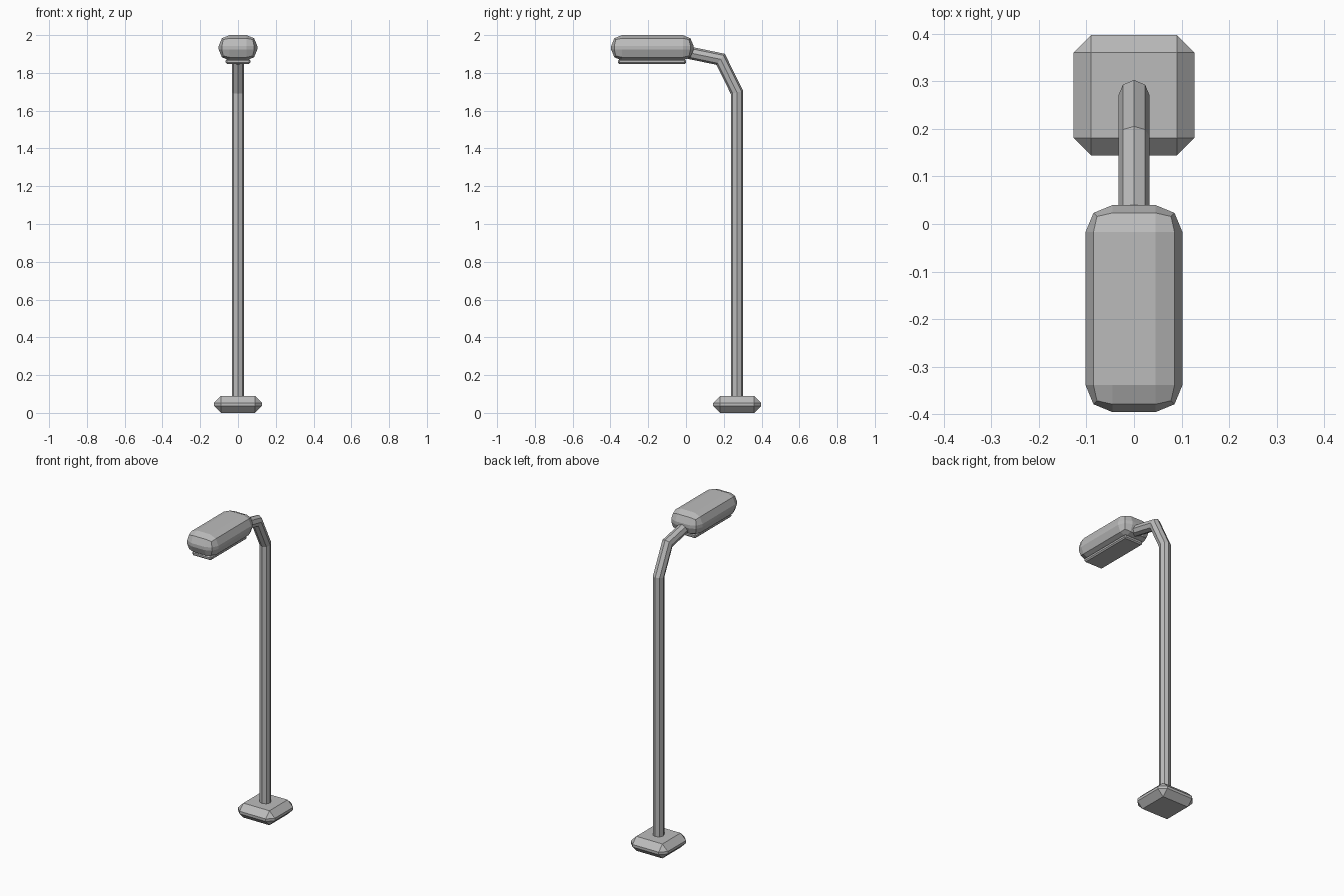
import bpy
import bmesh
from math import cos, sin, pi
from mathutils import Vector

cube = bpy.data.objects.get("Cube")
if cube:
    bpy.data.objects.remove(cube)

metal = bpy.data.materials.new("grey metal")
metal.use_nodes = True
grey = (0.5, 0.5, 0.5, 1)
metal.diffuse_color = grey
metal.node_tree.nodes["Principled BSDF"].inputs["Base Color"].default_value = grey


def finish(name, bm):
    bmesh.ops.recalc_face_normals(bm, faces=bm.faces[:])
    mesh = bpy.data.meshes.new(name)
    bm.to_mesh(mesh)
    bm.free()
    mesh.materials.append(metal)
    obj = bpy.data.objects.new(name, mesh)
    bpy.context.collection.objects.link(obj)
    return obj


def bevelled_box(name, low, high, width, segments=1):
    low, high = Vector(low), Vector(high)
    bm = bmesh.new()
    bmesh.ops.create_cube(bm, size=1)
    bmesh.ops.scale(bm, vec=high - low, verts=bm.verts[:])
    bmesh.ops.translate(bm, vec=(low + high) / 2, verts=bm.verts[:])
    bmesh.ops.bevel(bm, geom=bm.edges[:], offset=width, segments=segments,
                    profile=0.5, affect='EDGES')
    return finish(name, bm)


def bent_tube(name, path, radius, sides=8):
    """Tube with mitred bends along points in the x = 0 plane."""
    bm = bmesh.new()
    pts = [Vector(p) for p in path]
    rings = []
    for i, p in enumerate(pts):
        before = (p - pts[i - 1]).normalized() if i else None
        after = (pts[i + 1] - p).normalized() if i + 1 < len(pts) else None
        before, after = before or after, after or before
        along = (before + after).normalized()
        side = Vector((1, 0, 0))
        across = along.cross(side) / along.dot(before)
        rings.append([bm.verts.new(p + radius * (side * cos(2 * pi * k / sides)
                                                 + across * sin(2 * pi * k / sides)))
                      for k in range(sides)])
    for a, b in zip(rings, rings[1:]):
        for k in range(sides):
            n = (k + 1) % sides
            bm.faces.new((a[k], a[n], b[n], b[k]))
    bm.faces.new(rings[0])
    bm.faces.new(rings[-1])
    return finish(name, bm)


# Chamfered foot
bevelled_box("base", (-0.127, 0.144, 0), (0.127, 0.398, 0.09), 0.037)

# Upright pole bending forward into the arm
bent_tube("pole", [(0, 0.27, 0.06), (0, 0.27, 1.697),
                   (0, 0.183, 1.872), (0, 0, 1.91)], 0.033)

# Rounded lamp housing with the light panel below
bevelled_box("lamp_head", (-0.102, -0.396, 1.866), (0.102, 0.04, 2), 0.057, 2)
bevelled_box("light_panel", (-0.065, -0.36, 1.847), (0.065, 0, 1.872), 0.007)
